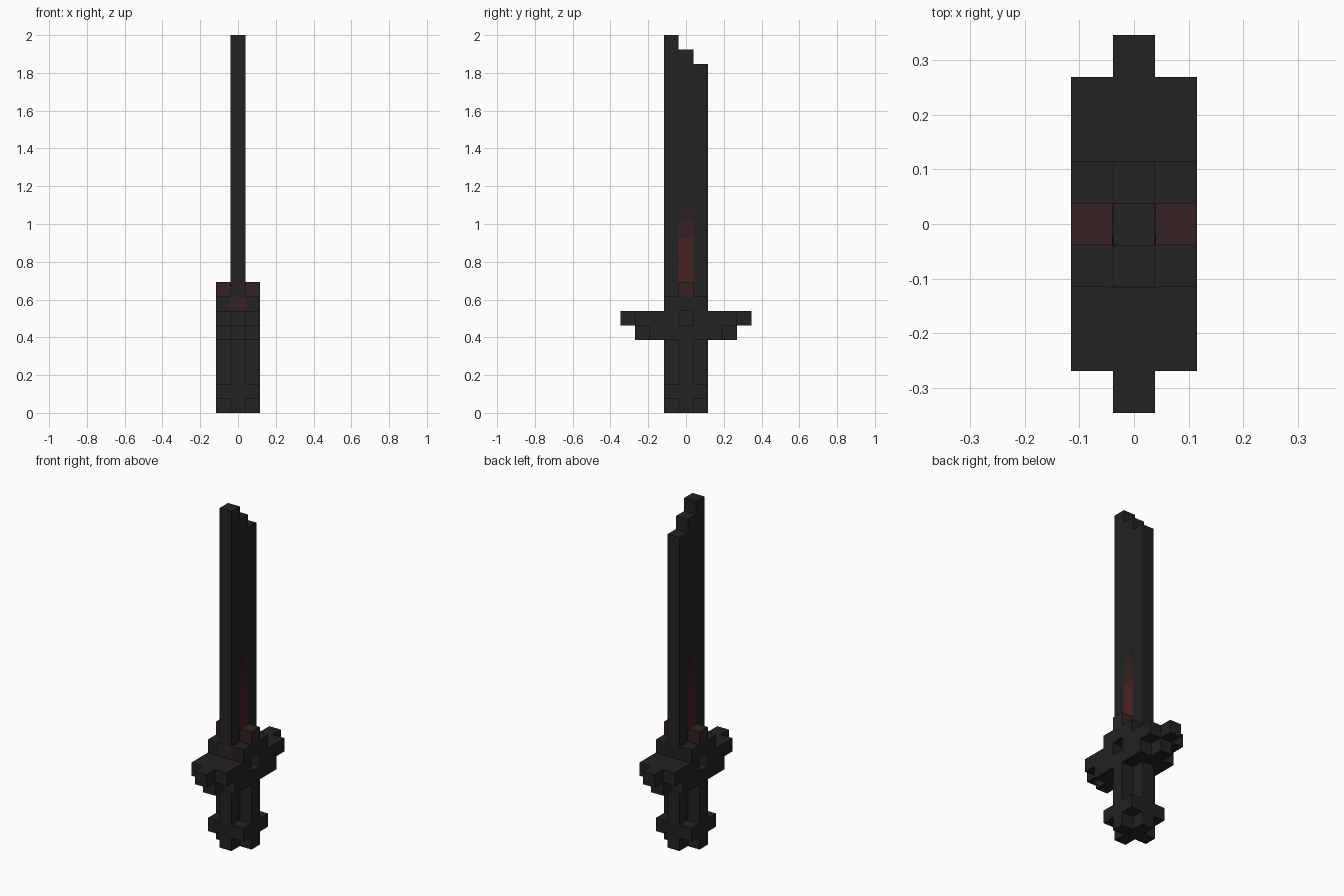
import bpy, bmesh

cube = bpy.data.objects.get("Cube")
if cube:
    bpy.data.objects.remove(cube)

U = 2 / 26  # one block


def material(name, r, gb):
    m = bpy.data.materials.new(name)
    m.use_nodes = True
    colour = (r, gb, gb, 1)
    m.diffuse_color = colour
    bsdf = next(n for n in m.node_tree.nodes if n.type == 'BSDF_PRINCIPLED')
    bsdf.inputs["Base Color"].default_value = colour
    return m


black = material("charcoal", 0.016, 0.016)
dark_red = material("dark red", 0.034, 0.016)
glow_red = material("glow red", 0.068, 0.016)
fade_red = material("fading red", 0.036, 0.015)
faint_red = material("faint red", 0.024, 0.015)


def extrude(name, points, offset, mat):
    """Extrude a closed outline (in blocks) along an offset (in blocks)."""
    bm = bmesh.new()
    face = bm.faces.new([bm.verts.new([c * U for c in p]) for p in points])
    result = bmesh.ops.extrude_face_region(bm, geom=[face], use_keep_orig=True)
    moved = [v for v in result["geom"] if isinstance(v, bmesh.types.BMVert)]
    bmesh.ops.translate(bm, verts=moved, vec=[c * U for c in offset])
    bmesh.ops.recalc_face_normals(bm, faces=bm.faces)
    mesh = bpy.data.meshes.new(name)
    bm.to_mesh(mesh)
    bm.free()
    mesh.materials.append(mat)
    obj = bpy.data.objects.new(name, mesh)
    bpy.context.scene.collection.objects.link(obj)
    return obj


def layer(name, quarter, low, high):
    """Plan outline given for one quarter, mirrored across x and y."""
    half = quarter + [(-x, y) for x, y in reversed(quarter)]
    plan = half + [(x, -y) for x, y in reversed(half)]
    extrude(name, [(x, y, low) for x, y in plan], (0, 0, high - low), black)


def box(name, low, high, mat):
    (x, y, z), (a, b, c) = low, high
    extrude(name, [(x, y, z), (a, y, z), (a, b, z), (x, b, z)], (0, 0, c - z), mat)


# Handle and guard, from the bottom up
cross = [(1.5, .5), (.5, .5), (.5, 1.5)]
layer("pommel_tip", cross, 0, 1)
layer("pommel", [(1.5, 1.5)], 1, 2)
layer("grip", cross, 2, 5)
layer("guard_lower", [(1.5, 2.5), (.5, 2.5), (.5, 3.5)], 5, 6)
layer("guard_upper", [(.5, .5), (1.5, .5), (1.5, 3.5), (.5, 3.5), (.5, 4.5)], 6, 7)
layer("collar", [(1.5, 1.5)], 7, 8)

# Blade with a stepped tip, tallest at the front
profile = [(-1.5, 8), (1.5, 8), (1.5, 24), (.5, 24), (.5, 25),
           (-.5, 25), (-.5, 26), (-1.5, 26)]
extrude("blade", [(-.5, y, z) for y, z in profile], (1, 0, 0), black)

# Red studs and the fading glow on both blade sides
for side, s in (("left", 1), ("right", -1)):
    box(side + "_stud", (min(s * .5, s * 1.5), -.5, 8), (max(s * .5, s * 1.5), .5, 9), dark_red)
    for part, low, high, mat in (("glow", 9, 12, glow_red),
                                 ("glow_fade", 12, 13.2, fade_red),
                                 ("glow_end", 13.2, 14.3, faint_red)):
        top = .3 if part == "glow_end" else .5
        shape = [(-.5, low), (.5, low), (.5, high - .4), (top, high), (-top, high), (-.5, high - .4)]
        extrude(side + "_" + part, [(s * .49, y, z) for y, z in shape], (s * .03, 0, 0), mat)

# Red patch on the front of the collar
box("collar_patch", (-.6, -1.52, 7), (.6, -1.49, 8), dark_red)
